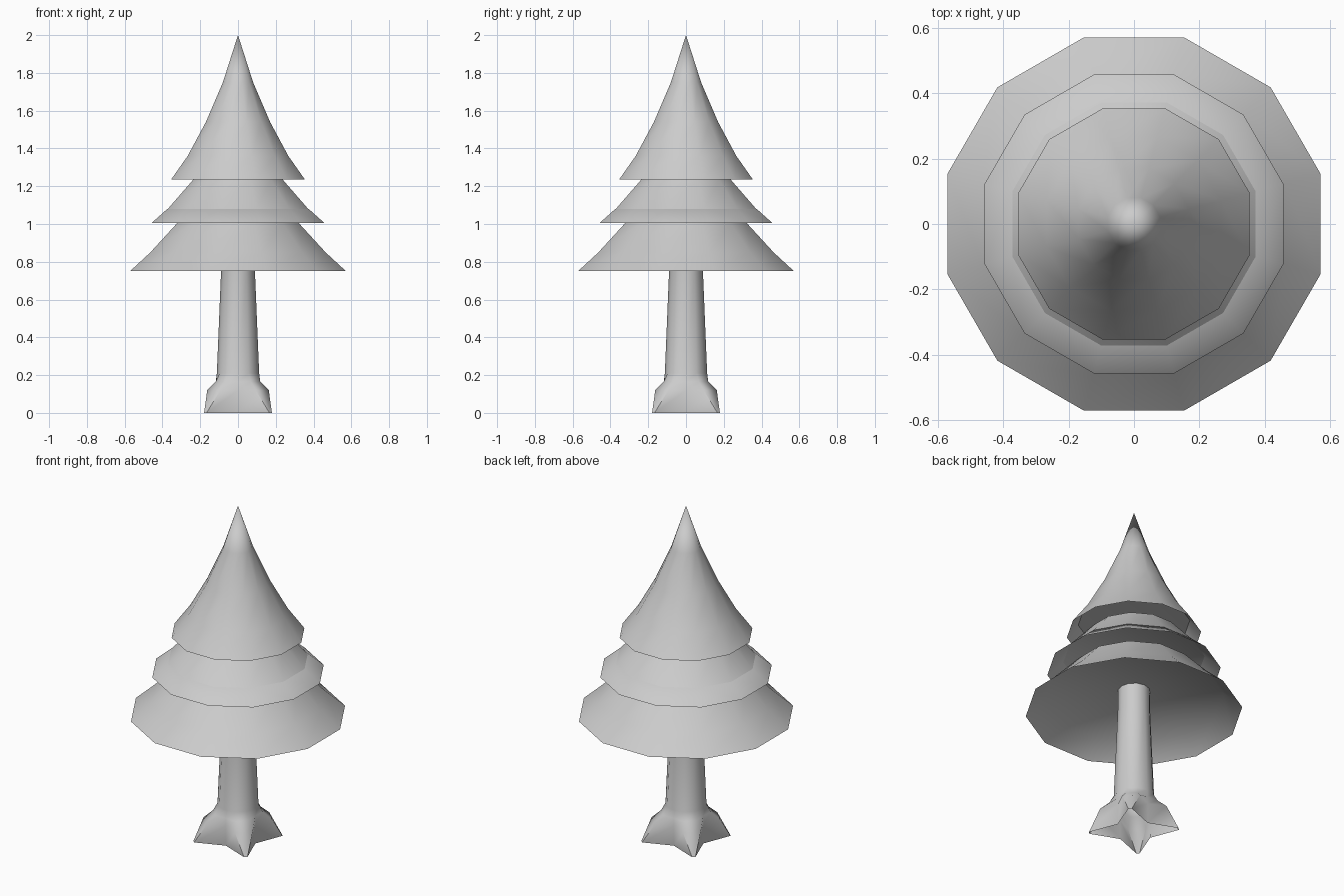
import bpy, bmesh
from math import cos, sin, radians

SIDES = 12

old = bpy.data.objects.get("Cube")
if old:
    bpy.data.objects.remove(old, do_unlink=True)

# One plain grey for the whole tree
grey = bpy.data.materials.new("plain_grey")
grey.use_nodes = True
colour = (0.6, 0.6, 0.6, 1)
grey.diffuse_color = colour
grey.node_tree.nodes["Principled BSDF"].inputs["Base Color"].default_value = colour


def polar(radius, degrees, z):
    return (radius * cos(radians(degrees)), radius * sin(radians(degrees)), z)


def loft(name, rings, smooth_angle):
    """Skin a stack of rings; a ring holding one point becomes a pole."""
    bm = bmesh.new()
    loops = [[bm.verts.new(p) for p in ring] for ring in rings]
    for a, b in zip(loops, loops[1:]):
        for i in range(SIDES):
            j = (i + 1) % SIDES
            quad = [a[i % len(a)], a[j % len(a)], b[j % len(b)], b[i % len(b)]]
            bm.faces.new(list(dict.fromkeys(quad)))
    mesh = bpy.data.meshes.new(name)
    bm.to_mesh(mesh)
    bm.free()
    mesh.materials.append(grey)
    obj = bpy.data.objects.new(name, mesh)
    bpy.context.collection.objects.link(obj)
    bpy.ops.object.select_all(action='DESELECT')
    obj.select_set(True)
    bpy.context.view_layer.objects.active = obj
    bpy.ops.object.shade_smooth_by_angle(angle=radians(smooth_angle))
    return obj


def revolve(name, profile):
    """Turn (radius, z) pairs into a faceted ring stack with flats on the axes."""
    rings = []
    for r, z in profile:
        if r == 0:
            rings.append([(0, 0, z)])
        else:
            rings.append([polar(r, 15 + 30 * i, z) for i in range(SIDES)])
    return loft(name, rings, 45)


# Foliage tiers: recessed underside, rim, then the curved outer skirt
revolve("lower_foliage", [(0, .89), (.487, .842), (.592, .75),
                          (.48, .85), (.333, 1.005), (0, 1.006)])
revolve("middle_foliage", [(0, 1.1), (.387, 1.08), (.474, 1.005),
                           (.38, 1.085), (.245, 1.235), (0, 1.236)])
revolve("top_foliage", [(0, 1.33), (.305, 1.31), (.367, 1.235), (.276, 1.36),
                        (.176, 1.54), (.083, 1.75), (0, 2)])

# Trunk: (height, valley radius, root radius, root half-angle)
# Roots sit on the diagonals; each one uses two neighbouring columns
sections = [(0, .115, .245, 2.2), (.12, .118, .188, 15), (.165, .115, .136, 15),
            (.21, .112, .112, 15), (.74, .09, .09, 15), (.88, .088, .088, 15)]
rings = []
for z, valley, root, spread in sections:
    ring = []
    for quarter in range(0, 360, 90):
        ring.append(polar(valley, quarter, z))
        ring.append(polar(root, quarter + 45 - spread, z))
        ring.append(polar(root, quarter + 45 + spread, z))
    rings.append(ring)
loft("trunk", rings, 65)
